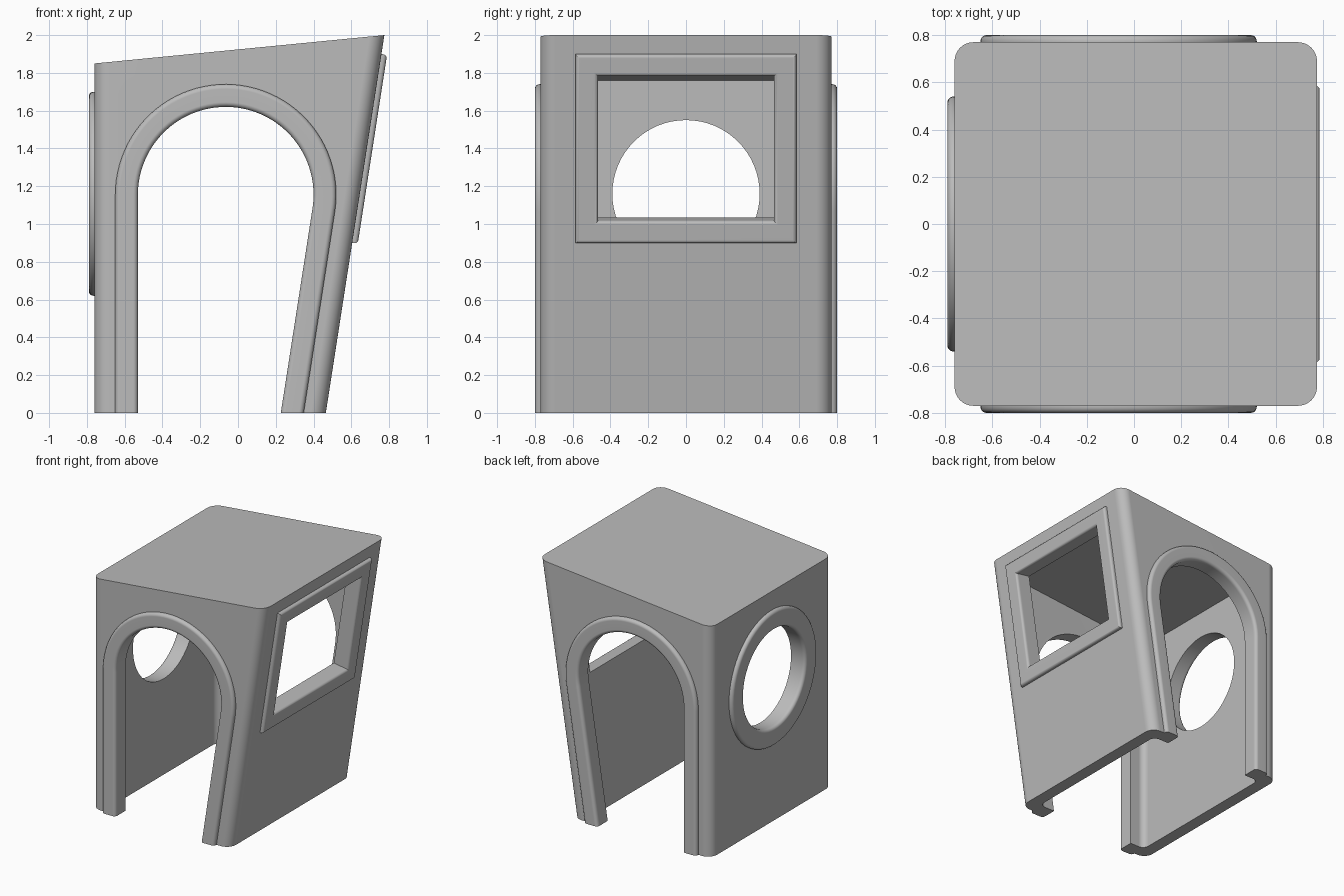
import bpy, bmesh, math
from mathutils import Vector

if "Cube" in bpy.data.objects:
    bpy.data.objects.remove(bpy.data.objects["Cube"])

LEAN = 0.155              # sideways drift of the leaning wall per unit height
LEFT, RIGHT, HALF_Y = -0.76, 0.465, 0.77
ROOF_SLOPE = 0.0977
WALL, DEPTH = 0.1, 0.03

grey = bpy.data.materials.new("light grey")
grey.use_nodes = True
colour = (0.5, 0.5, 0.5, 1)
grey.diffuse_color = colour
grey.node_tree.nodes["Principled BSDF"].inputs["Base Color"].default_value = colour


def make(name, bm):
    bmesh.ops.recalc_face_normals(bm, faces=bm.faces)
    mesh = bpy.data.meshes.new(name)
    bm.to_mesh(mesh)
    bm.free()
    mesh.materials.append(grey)
    obj = bpy.data.objects.new(name, mesh)
    bpy.context.collection.objects.link(obj)
    return obj


def loft(name, lower, upper):
    """Solid between two matching outlines."""
    bm = bmesh.new()
    a = [bm.verts.new(p) for p in lower]
    b = [bm.verts.new(p) for p in upper]
    bm.faces.new(a)
    bm.faces.new(b)
    for i in range(len(a)):
        j = (i + 1) % len(a)
        bm.faces.new((a[i], a[j], b[j], b[i]))
    return make(name, bm)


def cabin_block(name, inset, radius, bottom):
    """Rounded block with one leaning wall and a sloped top."""
    lower, upper = [], []
    x_mid = (LEFT + RIGHT) / 2
    hx, hy = (RIGHT - LEFT) / 2 - inset - radius, HALF_Y - inset - radius
    for quarter, (sx, sy) in enumerate([(1, 1), (-1, 1), (-1, -1), (1, -1)]):
        lean = LEAN if sx > 0 else 0
        for k in range(9):
            a = math.radians(90 * quarter + 90 * k / 8)
            x = x_mid + sx * hx + radius * math.cos(a)
            y = sy * hy + radius * math.sin(a)
            z = (1.85 - inset + ROOF_SLOPE * (x - LEFT)) / (1 - ROOF_SLOPE * lean)
            lower.append((x + lean * bottom, y, bottom))
            upper.append((x + lean * z, y, z))
    return loft(name, lower, upper)


def arch(radius, bottom, y):
    """Doorway outline: upright left leg, round head, leaning right leg."""
    cx, cz, steps = -0.065, 1.155, 48
    tilt = math.atan(LEAN)
    pts = [Vector((cx - radius, y, bottom))]
    for k in range(steps + 1):
        a = math.pi - (math.pi + tilt) * k / steps
        pts.append(Vector((cx + radius * math.cos(a), y, cz + radius * math.sin(a))))
    end = pts[-1]
    pts.append(Vector((end.x - LEAN * (end.z - bottom), y, bottom)))
    return pts


def circle(radius):
    return [Vector((LEFT, radius * math.cos(a), 1.16 + radius * math.sin(a)))
            for a in (2 * math.pi * k / 64 for k in range(64))]


def window(half, low, high):
    return [Vector((RIGHT + LEAN * z, y, z))
            for y, z in ((-half, low), (half, low), (half, high), (-half, high))]


def trim(name, inner, outer, normal, closed, bevel):
    """Raised band with rounded front edges, following two outlines."""
    width = (outer[0] - inner[0]).length
    if len(inner) == 4:
        width /= math.sqrt(2)
    profile = [(0, 0)]
    for k in range(6):
        a = math.pi / 2 * k / 5
        profile.append((bevel * (1 - math.cos(a)) / width, DEPTH - bevel * (1 - math.sin(a))))
    profile += [(1 - t, d) for t, d in reversed(profile)]
    bm = bmesh.new()
    rows = [[bm.verts.new(p.lerp(q, t) + normal * d) for t, d in profile]
            for p, q in zip(inner, outer)]
    for i in range(len(rows) if closed else len(rows) - 1):
        r, s = rows[i], rows[(i + 1) % len(rows)]
        for j in range(len(profile) - 1):
            bm.faces.new((r[j], r[j + 1], s[j + 1], s[j]))
    if not closed:
        bm.faces.new(rows[0])
        bm.faces.new(rows[-1])
    return make(name, bm)


def cutter(name, outline, normal, back, front):
    return loft(name, [p - normal * back for p in outline], [p + normal * front for p in outline])


def finish(obj):
    bpy.ops.object.select_all(action='DESELECT')
    obj.select_set(True)
    bpy.context.view_layer.objects.active = obj
    bpy.ops.object.shade_smooth_by_angle(angle=math.radians(30))
    mod = obj.modifiers.new("even shading", 'WEIGHTED_NORMAL')
    mod.keep_sharp = True


X, Y = Vector((1, 0, 0)), Vector((0, 1, 0))
lean_normal = Vector((1, 0, -LEAN)).normalized()
pane, pane_edge = window(0.465, 1.02, 1.785), window(0.585, 0.9, 1.9)

# Hollow cabin with doorways, round window and square window
cabin = cabin_block("cabin_shell", 0, 0.08, 0)
cutters = [
    cabin_block("hollow", WALL, 0.05, -0.1),
    cutter("doorway_cut", arch(0.465, -0.2, 0), Y, 1, 1),
    cutter("round_window_cut", circle(0.39), X, 0.2, 0.3),
    cutter("square_window_cut", pane, lean_normal, 0.3, 0.2),
]
bpy.context.view_layer.objects.active = cabin
for c in cutters:
    mod = cabin.modifiers.new(c.name, 'BOOLEAN')
    mod.operation, mod.solver, mod.object = 'DIFFERENCE', 'EXACT', c
    bpy.ops.object.modifier_apply(modifier=mod.name)
    bpy.data.objects.remove(c)
finish(cabin)

# Raised trims around the openings
for name, side in (("front_door_trim", -1), ("back_door_trim", 1)):
    y = side * HALF_Y
    finish(trim(name, arch(0.465, 0, y), arch(0.585, 0, y), Y * side, False, 0.025))
finish(trim("round_window_trim", circle(0.39), circle(0.54), -X, True, 0.025))
finish(trim("square_window_trim", pane, pane_edge, lean_normal, True, 0.02))
